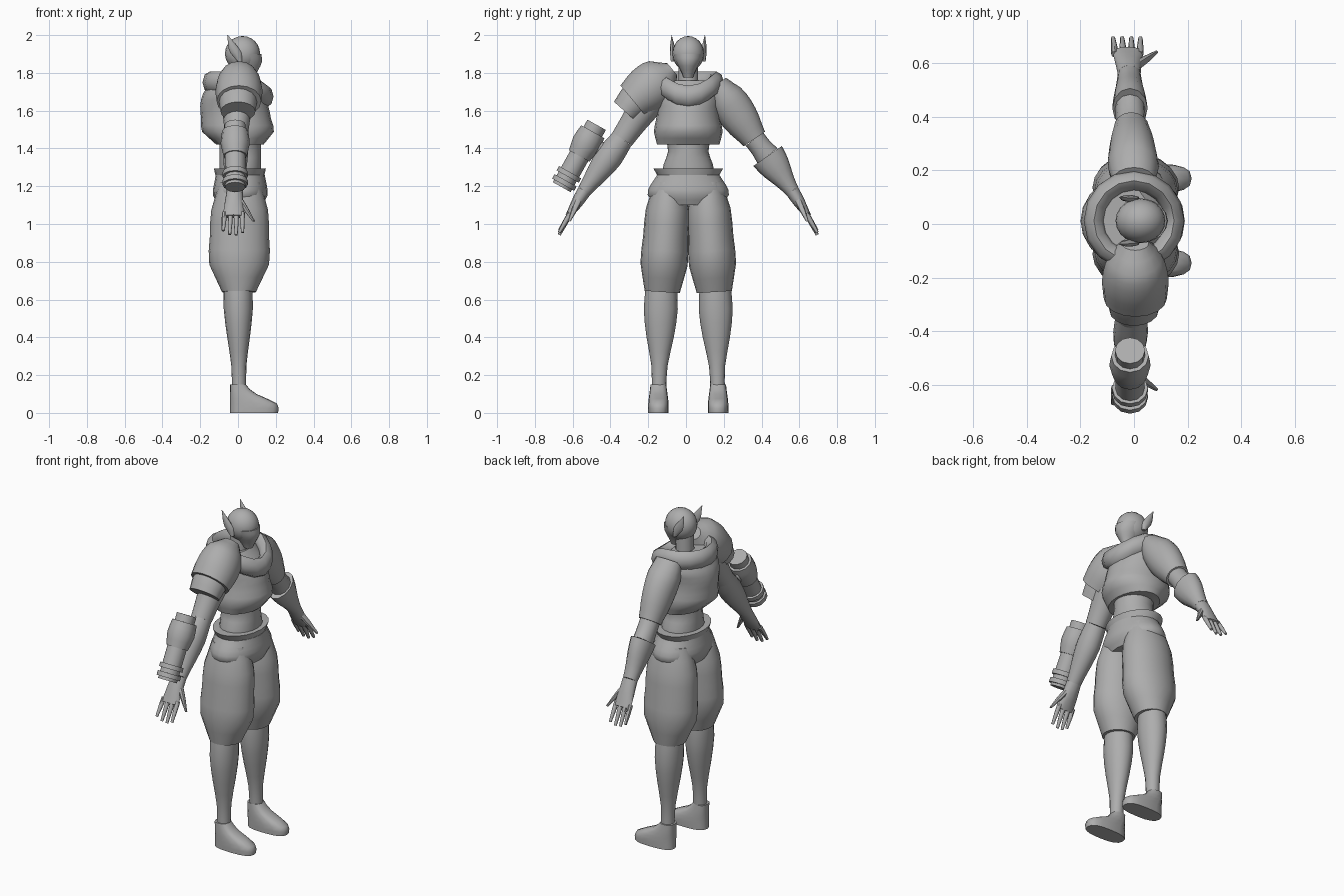
import bpy, bmesh, math
from mathutils import Vector

if "Cube" in bpy.data.objects:
    bpy.data.objects.remove(bpy.data.objects["Cube"])

MIDDLE = Vector((0, .012, 0))  # body centre line
FORWARD = Vector((1, 0, 0))    # the way the figure faces

grey = bpy.data.materials.new("plain grey")
grey.use_nodes = True
grey.diffuse_color = (.42, .42, .42, 1)
grey.node_tree.nodes["Principled BSDF"].inputs["Base Color"].default_value = grey.diffuse_color


def finish(obj, name):
    """Name, colour and smooth one part."""
    obj.name = name
    obj.data.name = name
    obj.data.materials.append(grey)
    bpy.ops.object.select_all(action='DESELECT')
    obj.select_set(True)
    bpy.context.view_layer.objects.active = obj
    bpy.ops.object.shade_smooth_by_angle(angle=math.radians(45))


def sample(values, t):
    """Smooth curve through evenly spaced values, t from 0 to 1."""
    last = len(values) - 1
    place = t * last
    k = min(int(place), last - 1)
    f = place - k
    before, a, b, after = (values[min(max(k + step, 0), last)] for step in (-1, 0, 1, 2))
    slope_a, slope_b = (b - before) / 2, (after - a) / 2
    if last == 1:
        return a + (b - a) * f
    blend = f * f * (3 - 2 * f)
    return (a + (b - a) * blend + slope_a * f * (1 - f) ** 2
            - slope_b * f * f * (1 - f))


def squared(value, power):
    return math.copysign(abs(value) ** power, value)


def tube(name, start, end, widths, depths=None, side=1, sides=16, power=1, flat_back=False):
    """Closed solid along a line; depths run front to back, widths across."""
    depths = depths or widths
    start, end = (Vector((p[0], p[1] * side, p[2])) + MIDDLE for p in (start, end))
    across = (end - start).cross(FORWARD).normalized()
    steps = 1 if len(widths) == len(depths) == 2 else 2 * max(len(widths), len(depths)) - 2
    bm = bmesh.new()
    loops = []
    for k in range(steps + 1):
        t = k / steps
        width, depth = sample(widths, t), sample(depths, t)
        centre = start.lerp(end, t)
        if flat_back:
            centre += FORWARD * depth
        loop = []
        for i in range(sides):
            angle = math.tau * i / sides
            loop.append(bm.verts.new(centre
                                     + FORWARD * depth * squared(math.cos(angle), power)
                                     + across * width * squared(math.sin(angle), power)))
        loops.append(loop)
    for a, b in zip(loops, loops[1:]):
        for i in range(sides):
            j = (i + 1) % sides
            bm.faces.new((a[i], a[j], b[j], b[i]))
    bm.faces.new(loops[0])
    bm.faces.new(loops[-1])
    bmesh.ops.recalc_face_normals(bm, faces=bm.faces)
    mesh = bpy.data.meshes.new(name)
    bm.to_mesh(mesh)
    bm.free()
    obj = bpy.data.objects.new(name, mesh)
    bpy.context.collection.objects.link(obj)
    finish(obj, name)


# Trunk: cropped top with a full chest, bare waist, trouser hips and flared waistband
tube("torso", (.01, 0, 1.42), (-.04, 0, 1.76),
     [.165, .182, .17, .165, .175, .14], [.125, .19, .185, .18, .155, .1], sides=20)
tube("waist", (.012, 0, 1.25), (.012, 0, 1.45), [.14, .13, .107, .118], [.11, .11], sides=20)
tube("trouser_hips", (.012, 0, 1.1), (.012, 0, 1.26),
     [.17, .215, .2, .165], [.12, .145, .14, .13], sides=20)
tube("waistband", (.01, 0, 1.26), (.01, 0, 1.295), [.165, .185], [.13, .138], sides=20)

# Hood rolled around the neck, hanging lower at the front
bpy.ops.mesh.primitive_torus_add(location=MIDDLE, major_segments=16, minor_segments=8,
                                 major_radius=.15, minor_radius=.038)
collar = bpy.context.object
for v in collar.data.vertices:
    front = max(0, v.co.x / v.co.xy.length)
    v.co.z = 1.75 + 1.5 * v.co.z - .075 * front ** 2
finish(collar, "hood_collar")

# Head: round skull running into a narrow chin
tube("neck", (0, 0, 1.68), (0, 0, 1.87), [.055, .05], sides=12)
bpy.ops.mesh.primitive_uv_sphere_add(segments=20, ring_count=12, radius=.093,
                                     location=MIDDLE + Vector((.024, 0, 1.902)),
                                     scale=(1, .9, 1))
finish(bpy.context.object, "skull")
tube("face", (.04, 0, 1.9), (.06, 0, 1.775), [.08, .066, .043, .025], [.083, .08, .055, .028])

# Arm joints, shared by both sides
SHOULDER, ELBOW = (0, .15, 1.74), (-.01, .35, 1.45)
CUFF_TOP, WRIST, KNUCKLES = (-.015, .42, 1.36), (-.018, .55, 1.175), (-.024, .635, 1.04)

for side, word in ((1, "left_"), (-1, "right_")):
    def part(name, *shape, **options):
        tube(word + name, *shape, side=side, **options)

    part("ear", (.01, .08, 1.86), (-.055, .088, 2),
         [.012, .014, .01, .001], [.012, .03, .02, .002], sides=8)

    # Baggy trouser leg, calf and shoe
    part("trouser_leg", (.01, .1, 1.22), (.005, .138, .64),
         [.08, .115, .12, .125, .093], [.11, .15, .157, .158, .09], sides=20)
    part("calf", (0, .142, .7), (.006, .156, .1),
         [.08, .09, .072, .043, .038], [.075, .077, .06, .04, .038])
    part("shoe", (-.042, .158, 0), (-.042, .158, .15),
         [.054, .054, .048, .042], [.127, .124, .07, .042], power=.75, flat_back=True)

    # Arm, sleeved and cuffed on the left, bare on the right
    if side > 0:
        part("sleeve", SHOULDER, ELBOW, [.06, .095, .102, .09, .068], [.08, .095, .09, .08, .065])
        part("elbow", ELBOW, CUFF_TOP, [.058, .058, .066], [.056, .056], sides=12)
        part("cuff", CUFF_TOP, WRIST, [.092, .08, .056, .038], [.066, .06, .05, .043], sides=12)
    else:
        part("upper_arm", SHOULDER, ELBOW, [.07, .085, .072, .062], [.08, .085, .07, .06])
        part("forearm", ELBOW, WRIST, [.06, .072, .058, .038], [.058, .065, .056, .043])

    # Hand
    part("palm", WRIST, KNUCKLES, [.037, .03, .017], [.043, .05, .056], sides=12)
    for k, tip in enumerate((.955, .942, .945, .965)):
        x = .022 - .031 * k
        part(f"finger_{k}", (x, .622, 1.06), (x * 1.1, .683, tip), [.014, .012, .008], sides=8)
    part("thumb", (0, .575, 1.14), (.083, .63, 1.015), [.02, .016, .007], sides=8)

# Domed shoulder guard with a narrower lower tier, on the right
part("shoulder_guard", (.005, .085, 1.82), (.005, .29, 1.65),
     [.04, .11, .127, .123, .108], [.05, .1, .12, .124, .118])
part("shoulder_guard_tier", (0, .25, 1.69), (0, .335, 1.595), [.09, .09, .078], [.1, .1, .092])

# Canister strapped outside the right forearm: stem, barrel, grip and rims
TOP, END = Vector((-.015, .485, 1.525)), Vector((-.015, .67, 1.195))


def canister_part(name, start, end, widths):
    part("canister_" + name, TOP.lerp(END, start), TOP.lerp(END, end), widths, sides=12)


canister_part("stem", 0, 1, [.056, .054])
canister_part("barrel", .11, .5, [.07, .077, .062])
for k, start in enumerate((.76, .89)):
    canister_part(f"rim_{k}", start, start + .07, [.067, .067])
part("canister_bracket", (-.015, .4, 1.37), (-.015, .52, 1.42), [.04, .04], [.03, .03], sides=8)
